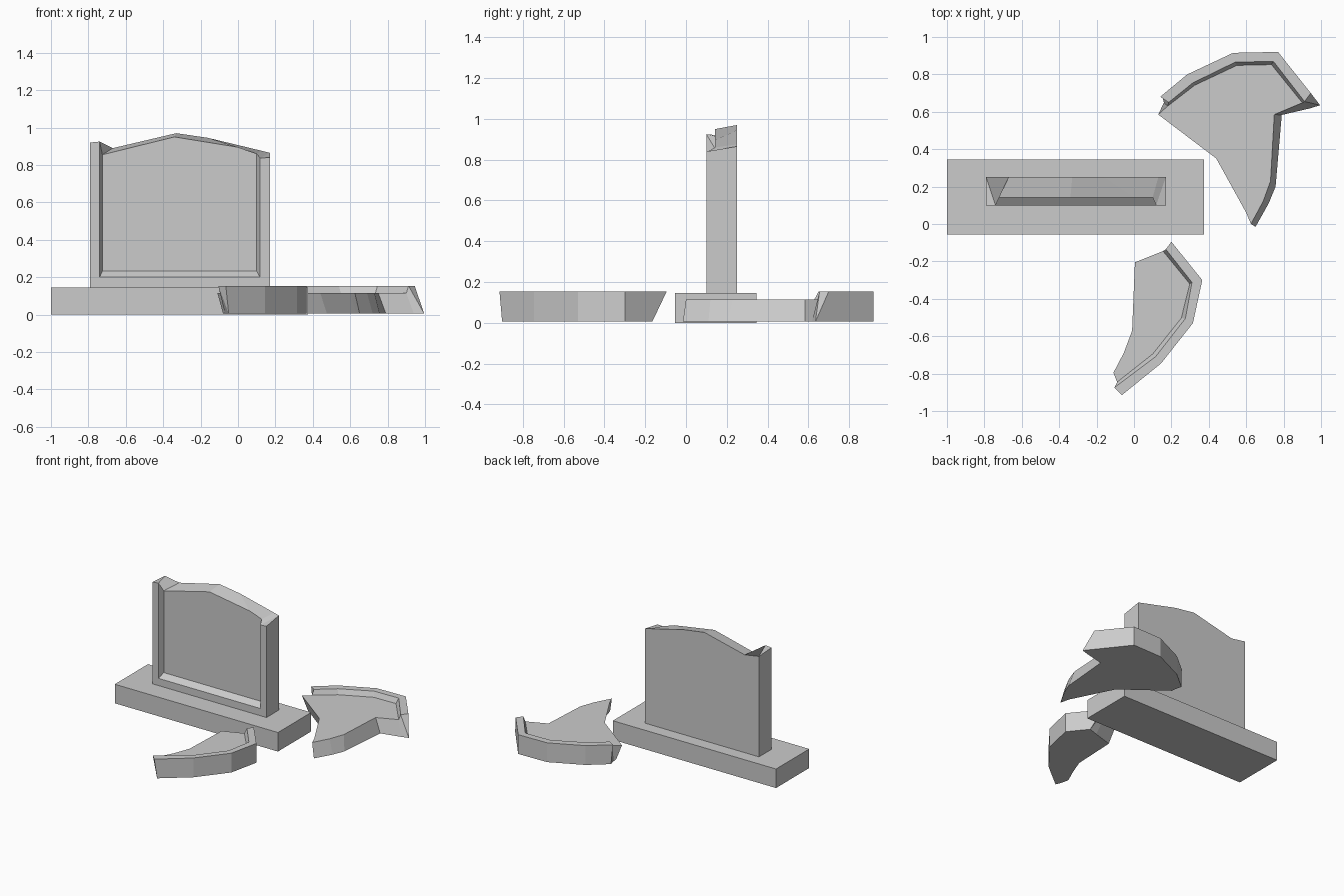
import bpy, bmesh

if "Cube" in bpy.data.objects:
    bpy.data.objects.remove(bpy.data.objects["Cube"])


def framed_piece(name, outer, outer_back, lip, panel, edge, edge_back, depths, upright=False):
    """Broken stone piece with a raised, bevelled border around a sunken panel.
    outer/lip/panel run along the border; edge is the broken side closing the loop.
    edge_back also holds the back partners of the two panel ends.
    depths = (border face, panel face, back face)."""
    bm = bmesh.new()
    face_d, panel_d, back_d = depths

    def add(points, d):
        return [bm.verts.new((a, d, b) if upright else (a, b, d)) for a, b in points]

    o, l = add(outer, face_d), add(lip, face_d)
    p, e = add(panel, panel_d), add(edge, panel_d)
    ob, eb = add(outer_back, back_d), add(edge_back, back_d)

    def strip(r, s):
        for i in range(len(r) - 1):
            bm.faces.new((r[i], r[i + 1], s[i + 1], s[i]))

    strip(ob, o)                       # outer side
    strip(o, l)                        # border face
    strip(l, p)                        # bevel into the panel
    strip([p[-1]] + e + [p[0]], eb)    # broken side
    bm.faces.new(p + e)                # panel
    bm.faces.new(ob + eb)              # back
    for i, j in ((0, -1), (-1, 0)):    # broken border ends
        bm.faces.new((o[i], l[i], ob[i]))
        bm.faces.new((l[i], p[i], eb[j], ob[i]))
    bmesh.ops.recalc_face_normals(bm, faces=bm.faces)
    mesh = bpy.data.meshes.new(name)
    bm.to_mesh(mesh)
    bm.free()
    obj = bpy.data.objects.new(name, mesh)
    bpy.context.collection.objects.link(obj)
    return obj


# Plinth
bpy.ops.mesh.primitive_cube_add(size=1, location=(-0.3125, 0.145, 0.0725))
plinth = bpy.context.object
plinth.name = "plinth"
plinth.scale = (1.375, 0.40, 0.145)

# Standing slab with broken top
framed_piece(
    "standing_slab",
    outer=[(-.79, .92), (-.79, .145), (.17, .145), (.17, .84)],
    outer_back=[(-.79, .91), (-.79, .145), (.17, .145), (.17, .865)],
    lip=[(-.74, .925), (-.74, .20), (.118, .20), (.118, .837)],
    panel=[(-.725, .855), (-.725, .232), (.10, .232), (.10, .86)],
    edge=[(0, .895), (-.34, .95)],
    edge_back=[(.13, .875), (-.16, .945), (-.33, .97), (-.67, .89)],
    depths=(.10, .142, .25), upright=True)

# Large fallen fragment
framed_piece(
    "large_fragment",
    outer=[(.14, .68), (.285, .80), (.53, .915), (.77, .92), (.945, .70)],
    outer_back=[(.15, .688), (.285, .80), (.53, .915), (.77, .92), (.995, .635)],
    lip=[(.185, .65), (.315, .755), (.54, .865), (.745, .87), (.912, .655)],
    panel=[(.18, .63), (.325, .742), (.55, .848), (.735, .852), (.90, .648)],
    edge=[(.75, .585), (.73, .23), (.69, .12), (.625, 0), (.60, .06),
          (.44, .35), (.13, .585)],
    edge_back=[(.94, .618), (.79, .583), (.757, .20), (.72, .11), (.65, -.015),
               (.63, .06), (.475, .37), (.165, .605), (.16, .65)],
    depths=(.153, .115, .006))

# Small fallen fragment
framed_piece(
    "small_fragment",
    outer=[(.20, -.095), (.365, -.30), (.315, -.53), (.145, -.745), (-.065, -.915)],
    outer_back=[(.256, -.165), (.365, -.30), (.315, -.53), (.145, -.745), (-.05, -.902)],
    lip=[(.17, -.135), (.31, -.312), (.275, -.505), (.115, -.71), (-.105, -.875)],
    panel=[(.155, -.145), (.298, -.32), (.253, -.503), (.10, -.695), (-.09, -.845)],
    edge=[(-.11, -.795), (-.055, -.69), (-.01, -.57), (.005, -.205)],
    edge_back=[(-.07, -.85), (-.08, -.80), (-.03, -.69), (.015, -.57),
               (.03, -.235), (.18, -.19)],
    depths=(.153, .115, .006))
